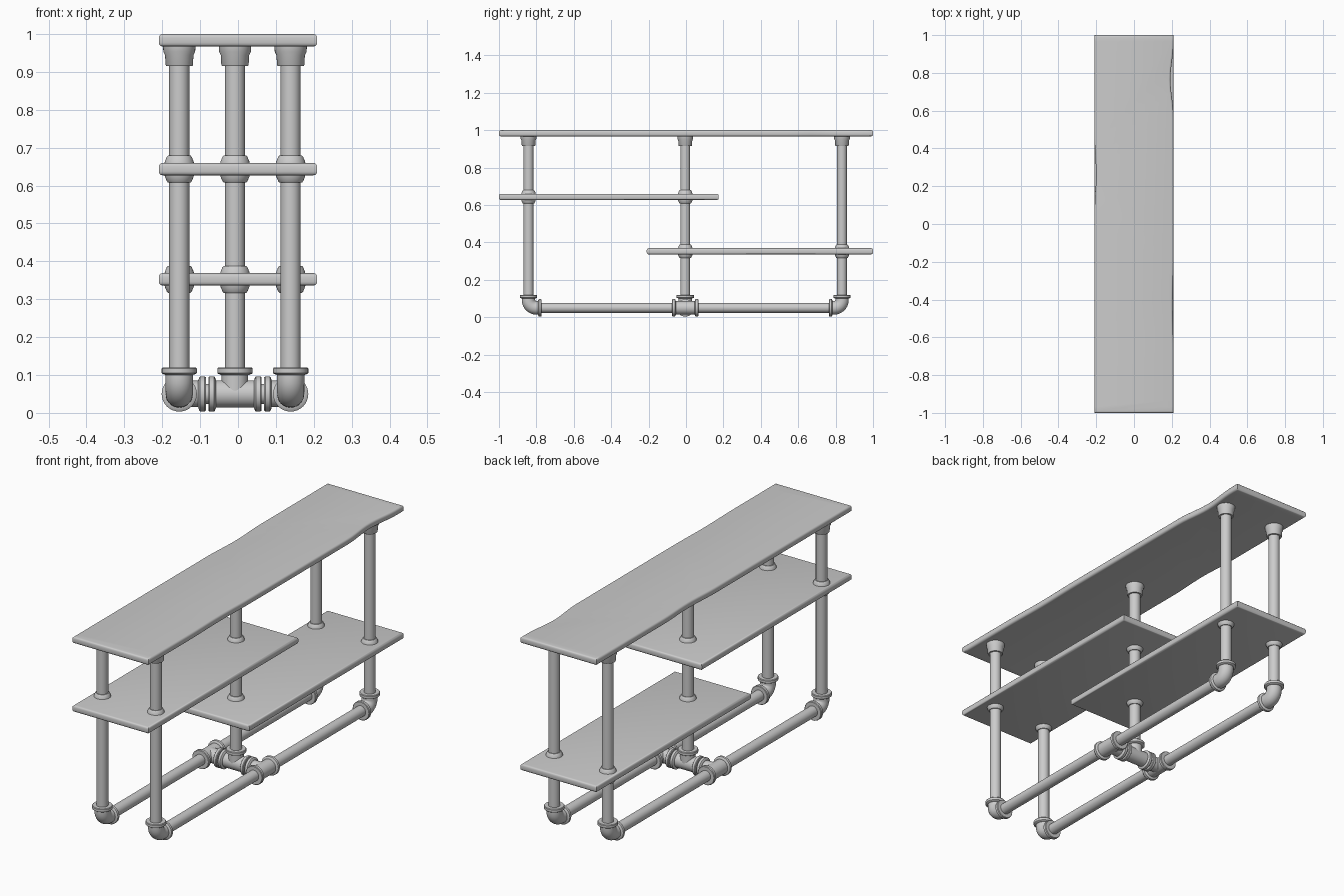
import bpy, bmesh, math
from mathutils import Vector, Matrix

if "Cube" in bpy.data.objects:
    bpy.data.objects.remove(bpy.data.objects["Cube"])

CX, CY, CZ = -0.008, -0.004, 0.05      # centre of the pipe frame
DX, DY = 0.147, 0.838                  # post spacing
PIPE, BODY, RIM, ARM = 0.0265, 0.036, 0.0465, 0.07
SEG = 32


def finish(bm, name, angle=35):
    bmesh.ops.recalc_face_normals(bm, faces=bm.faces[:])
    me = bpy.data.meshes.new(name)
    bm.to_mesh(me)
    bm.free()
    ob = bpy.data.objects.new(name, me)
    bpy.context.collection.objects.link(ob)
    bpy.ops.object.select_all(action='DESELECT')
    ob.select_set(True)
    bpy.context.view_layer.objects.active = ob
    bpy.ops.object.shade_smooth_by_angle(angle=math.radians(angle))
    return ob


def lathe(bm, origin, axis, profile):
    """Revolve (distance, radius) pairs around an axis, capping both ends."""
    rot = Vector((0, 0, 1)).rotation_difference(Vector(axis)).to_matrix()
    rings = []
    for d, r in profile:
        rings.append([bm.verts.new(Vector(origin) + rot @ Vector(
            (r * math.cos(2 * math.pi * i / SEG), r * math.sin(2 * math.pi * i / SEG), d)))
            for i in range(SEG)])
    skin(bm, rings)


def skin(bm, rings):
    for a, b in zip(rings, rings[1:]):
        for i in range(SEG):
            j = (i + 1) % SEG
            bm.faces.new((a[i], a[j], b[j], b[i]))
    bm.faces.new(rings[0])
    bm.faces.new(rings[-1])


def collar(bm, origin, axis):
    lathe(bm, origin, axis, [(0.050, BODY), (0.053, 0.044), (0.055, RIM),
                             (0.067, RIM), (ARM, 0.044), (ARM, PIPE)])


def pipe(name, a, b):
    bm = bmesh.new()
    d = Vector(b) - Vector(a)
    lathe(bm, a, d.normalized(), [(0, PIPE), (d.length, PIPE)])
    finish(bm, name)


def tee(name, c, run, branch):
    bm = bmesh.new()
    lathe(bm, c, run, [(-0.06, BODY), (0.06, BODY)])
    lathe(bm, c, branch, [(0, BODY - 0.001), (0.06, BODY - 0.001)])
    for ax in (Vector(run), -Vector(run), Vector(branch)):
        collar(bm, c, ax)
    finish(bm, name)


def elbow(name, c, sy):
    # sweep down from the post and round towards the rail (direction sy in y)
    bm = bmesh.new()
    bend = 0.042
    path = [(0, 0.06, 0)]
    for k in range(9):
        t = math.pi / 2 * k / 8
        path.append((bend - bend * math.cos(t), bend - bend * math.sin(t), t))
    path.append((0.06, 0, math.pi / 2))
    rings = []
    for py, pz, t in path:
        ring = []
        for i in range(SEG):
            u = 2 * math.pi * i / SEG
            q = BODY * math.cos(u)
            ring.append(bm.verts.new(Vector(c) + Vector(
                (BODY * math.sin(u), sy * (py + q * math.cos(t)), pz + q * math.sin(t)))))
        rings.append(ring)
    skin(bm, rings)
    collar(bm, c, (0, 0, 1))
    collar(bm, c, (0, sy, 0))
    finish(bm, name)


def dip(y, lo, hi, depth):
    if not lo < y < hi:
        return 0
    return depth * math.sin(math.pi * (y - lo) / (hi - lo)) ** 2


def shelf(name, y0, y1, top, wavy=False):
    n = 60 if wavy else 1
    ys = [y0 + (y1 - y0) * i / n for i in range(n + 1)]
    w = 0.209
    right = [(w - (dip(y, 0.57, 0.96, 0.016) + dip(y, -0.68, -0.18, 0.004) if wavy else 0), y) for y in ys]
    left = [(-w + (dip(y, 0.05, 0.47, 0.008) if wavy else 0), y) for y in reversed(ys)]
    bm = bmesh.new()
    f = bm.faces.new([bm.verts.new((x, y, top - 0.033)) for x, y in right + left])
    ext = bmesh.ops.extrude_face_region(bm, geom=[f])
    bmesh.ops.translate(bm, vec=(0, 0, 0.033),
                        verts=[g for g in ext['geom'] if isinstance(g, bmesh.types.BMVert)])
    edges = [e for e in bm.edges if abs(e.verts[0].co.z - e.verts[1].co.z) < 1e-5]
    bmesh.ops.bevel(bm, geom=edges, offset=0.010, segments=3, profile=0.5, affect='EDGES')
    finish(bm, name, 40)


# shelves
shelf("top_shelf", -1.0, 1.0, 1.0, True)
shelf("middle_shelf", -1.0, 0.175, 0.66)
shelf("lower_shelf", -0.21, 1.0, 0.369)

# every post with its fittings: (label, x, y, heights of the shelves it passes)
MID, LOW = 0.6435, 0.3525
posts = [("centre", CX, CY, (MID, LOW))]
for sx, nx in ((-1, "left"), (1, "right")):
    posts.append(("front_" + nx, CX + sx * DX, CY - DY, (MID,)))
    posts.append(("back_" + nx, CX + sx * DX, CY + DY, (LOW,)))

for label, x, y, levels in posts:
    pipe(label + "_post", (x, y, CZ + 0.06), (x, y, 0.97))
    # cup under the top shelf
    bm = bmesh.new()
    lathe(bm, (x, y, 0), (0, 0, 1), [(0.915, PIPE), (0.915, 0.034), (0.918, 0.036), (0.944, 0.0375),
                                     (0.953, 0.042), (0.97, 0.043)])
    finish(bm, label + "_top_flange")
    # tapered collars above and below each crossed shelf
    for k, z in enumerate(levels):
        bm = bmesh.new()
        for s in (1, -1):
            lathe(bm, (x, y, z), (0, 0, s), [(0.014, 0.039), (0.020, 0.038), (0.032, 0.033),
                                             (0.0355, 0.030), (0.0355, PIPE)])
        finish(bm, f"{label}_shelf_flange_{k + 1}")

# base: side rails, corner elbows, tees and cross pipe
for sx, nx in ((-1, "left"), (1, "right")):
    x = CX + sx * DX
    pipe(nx + "_base_rail", (x, CY - DY + 0.06, CZ), (x, CY + DY - 0.06, CZ))
    elbow("front_" + nx + "_elbow", (x, CY - DY, CZ), 1)
    elbow("back_" + nx + "_elbow", (x, CY + DY, CZ), -1)
    tee(nx + "_base_tee", (x, CY, CZ), (0, 1, 0), (-sx, 0, 0))
tee("centre_base_tee", (CX, CY, CZ), (1, 0, 0), (0, 0, 1))
pipe("base_cross_pipe", (CX - DX, CY, CZ), (CX + DX, CY, CZ))
